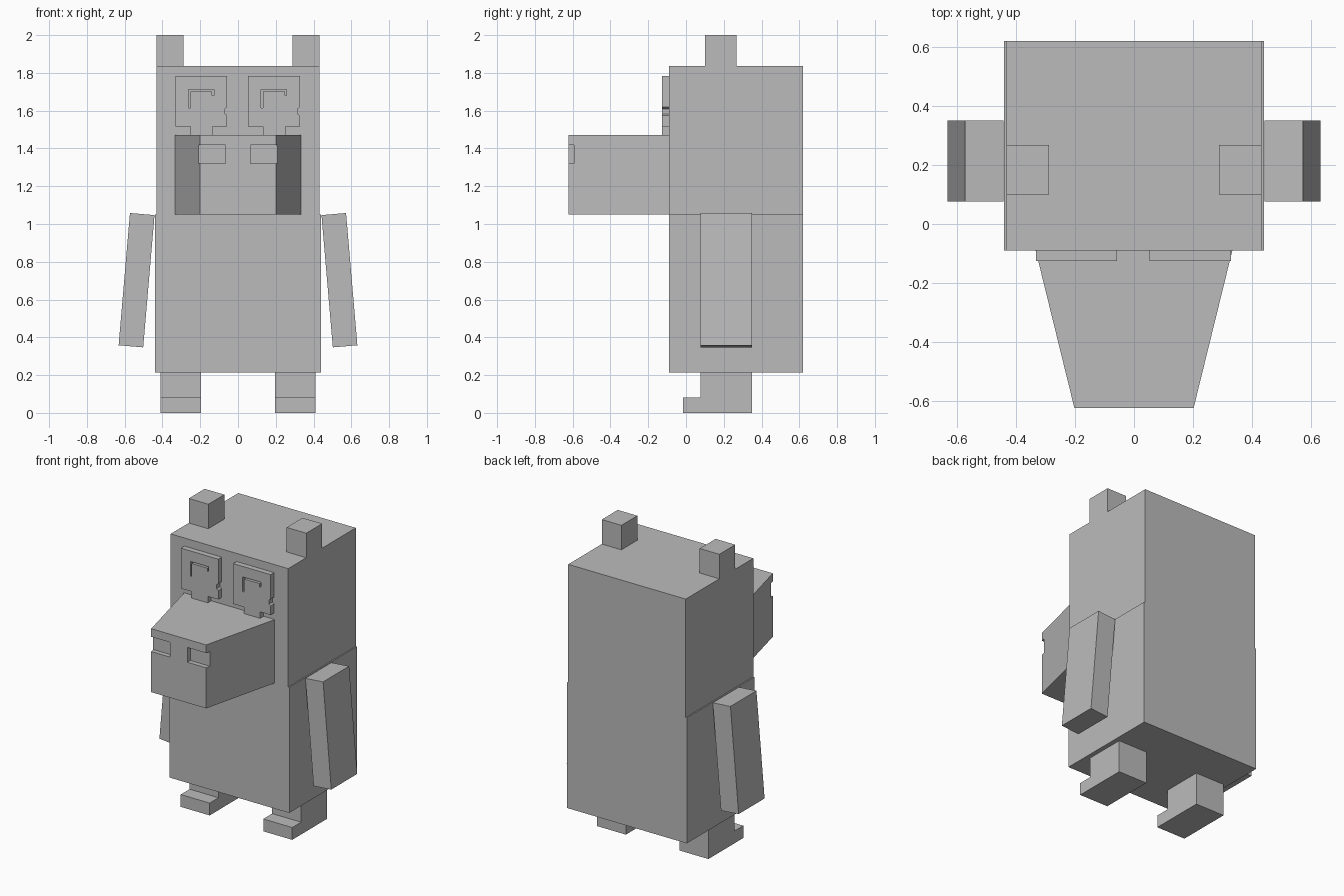
import bpy
import bmesh
from mathutils import Vector

cube = bpy.data.objects.get("Cube")
if cube:
    bpy.data.objects.remove(cube, do_unlink=True)

# Single plain grey
GREY = (0.5, 0.5, 0.5, 1.0)
grey = bpy.data.materials.new("plain_grey")
grey.use_nodes = True
grey.diffuse_color = GREY
grey.node_tree.nodes["Principled BSDF"].inputs["Base Color"].default_value = GREY


def prism(name, profile, axis, start, end):
    """Extrude a flat profile along an axis; the profile uses the other two axes in order."""
    bm = bmesh.new()
    verts = []
    for a, b in profile:
        co = [a, b]
        co.insert("xyz".index(axis), start)
        verts.append(bm.verts.new(co))
    face = bm.faces.new(verts)
    grown = bmesh.ops.extrude_face_region(bm, geom=[face])["geom"]
    shift = Vector([end - start if c == axis else 0 for c in "xyz"])
    bmesh.ops.translate(bm, vec=shift, verts=[v for v in grown if isinstance(v, bmesh.types.BMVert)])
    bmesh.ops.recalc_face_normals(bm, faces=bm.faces)
    mesh = bpy.data.meshes.new(name)
    bm.to_mesh(mesh)
    bm.free()
    mesh.materials.append(grey)
    obj = bpy.data.objects.new(name, mesh)
    bpy.context.collection.objects.link(obj)
    return obj


def box(name, x, y, z):
    return prism(name, [(x[0], y[0]), (x[1], y[0]), (x[1], y[1]), (x[0], y[1])], "z", *z)


def cut(target, cutter):
    cutter.hide_render = True
    cutter.hide_viewport = True
    cutter.display_type = "WIRE"
    mod = target.modifiers.new("cut", "BOOLEAN")
    mod.operation = "DIFFERENCE"
    mod.solver = "EXACT"
    mod.object = cutter


# Trunk and head
FRONT, BACK = -0.09, 0.62
box("body", (-0.44, 0.44), (FRONT, BACK), (0.215, 1.05))
box("head", (-0.432, 0.432), (FRONT, BACK), (1.05, 1.837))

# Tapered muzzle
muzzle = prism("muzzle", [(-0.333, FRONT), (0.333, FRONT), (0.202, -0.623), (-0.202, -0.623)],
               "z", 1.05, 1.472)

for side, s in (("left", 1), ("right", -1)):
    # Nostril notch, open to the side of the muzzle
    cut(muzzle, box(side + "_nostril_cutter", sorted((s * 0.065, s * 0.25)), (-0.7, -0.592), (1.32, 1.418)))

    # Ear
    box(side + "_ear", sorted((s * 0.288, s * 0.432)), (0.1, 0.267), (1.837, 2.0))

    # Arm, hanging slightly outwards
    arm = [(0.442, 1.047), (0.572, 1.058), (0.632, 0.358), (0.502, 0.347)]
    prism(side + "_arm", [(s * x, z) for x, z in arm], "y", 0.077, 0.35)

    # Leg with a low toe
    leg = [(-0.016, 0), (0.35, 0), (0.35, 0.215), (0.077, 0.215), (0.077, 0.082), (-0.016, 0.082)]
    prism(side + "_leg", leg, "x", s * 0.197, s * 0.41)

# Eye plates, the same shape repeated sideways
plate = [(0, 1.783), (0.275, 1.783), (0.275, 1.62), (0.263, 1.61), (0.263, 1.583), (0.275, 1.575),
         (0.275, 1.515), (0.198, 1.515), (0.198, 1.472), (0.08, 1.472), (0.08, 1.515), (0, 1.515)]
groove = [(0.07, 1.615), (0.07, 1.713), (0.205, 1.713), (0.205, 1.68),
          (0.195, 1.68), (0.195, 1.702), (0.08, 1.702), (0.08, 1.615)]
for side, x0 in (("right", -0.332), ("left", 0.053)):
    eye = prism(side + "_eye", [(x0 + x, z) for x, z in plate], "y", -0.126, FRONT)
    cut(eye, prism(side + "_eye_groove_cutter", [(x0 + x, z) for x, z in groove], "y", -0.2, -0.1))
